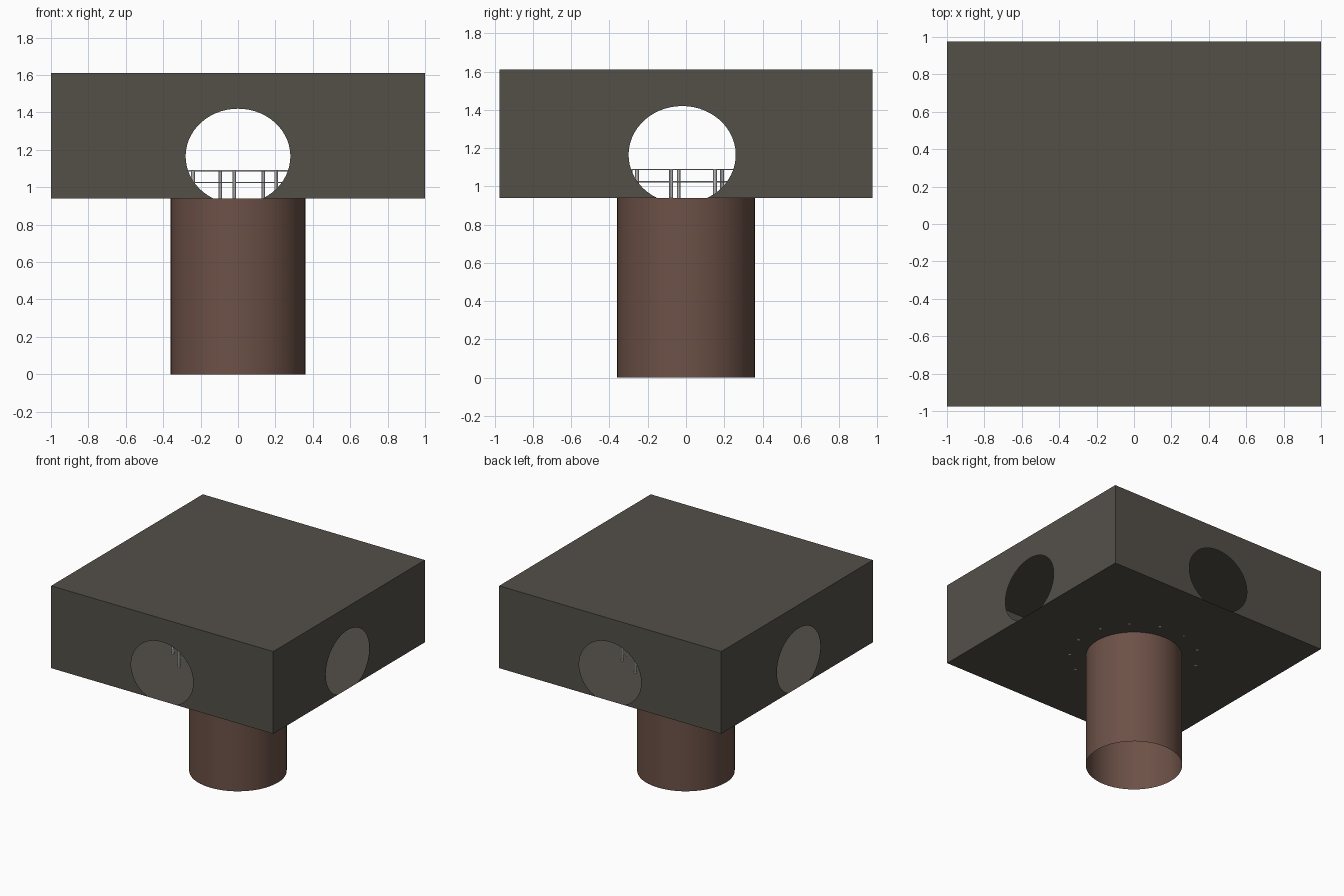
import bpy, bmesh, math
from mathutils import Vector

if "Cube" in bpy.data.objects:
    bpy.data.objects.remove(bpy.data.objects["Cube"])


def material(name, rgb):
    m = bpy.data.materials.new(name)
    m.diffuse_color = (*rgb, 1)
    m.use_nodes = True
    m.node_tree.nodes["Principled BSDF"].inputs["Base Color"].default_value = m.diffuse_color
    return m


GREY = material("dark grey", (0.088, 0.080, 0.066))
BROWN = material("bark brown", (0.150, 0.082, 0.063))
WHITE = material("white", (0.9, 0.9, 0.9))


def finish(name, bm, mat, smooth=False):
    me = bpy.data.meshes.new(name)
    bm.to_mesh(me)
    bm.free()
    me.materials.append(mat)
    ob = bpy.data.objects.new(name, me)
    bpy.context.collection.objects.link(ob)
    if smooth:
        bpy.context.view_layer.objects.active = ob
        ob.select_set(True)
        bpy.ops.object.shade_smooth_by_angle(angle=math.radians(40))
        ob.select_set(False)
    return ob


# Hollow canopy: thin shell with an oval opening in every wall
HX, HY, Z0, Z1 = 1.0, 0.975, 0.94, 1.61
RX, RZ, CZ = 0.28, 0.255, 1.165


def wall(bm, half, centre, place):
    a0 = math.asin((CZ - Z0) / RZ)
    n = 48
    pts = [(-half, Z0)]
    for i in range(n + 1):
        a = math.pi + a0 - (math.pi + 2 * a0) * i / n
        pts.append((centre + RX * math.cos(a), CZ + RZ * math.sin(a)))
    pts += [(half, Z0), (half, Z1), (-half, Z1)]
    return bm.faces.new([bm.verts.new(place(u, z)) for u, z in pts])


bm = bmesh.new()
wall(bm, HX, 0, lambda u, z: (u, -HY, z))
wall(bm, HX, 0, lambda u, z: (-u, HY, z))
wall(bm, HY, -0.02, lambda u, z: (HX, u, z))
wall(bm, HY, 0.02, lambda u, z: (-HX, -u, z))
for z, s in ((Z1, 1), (Z0, -1)):
    bm.faces.new([bm.verts.new((x, y * s, z)) for x, y in
                  ((-HX, -HY), (HX, -HY), (HX, HY), (-HX, HY))])
bmesh.ops.remove_doubles(bm, verts=bm.verts, dist=1e-5)
bmesh.ops.triangulate(bm, faces=bm.faces)
finish("canopy", bm, GREY)

# Trunk: open tube under the canopy
bm = bmesh.new()
bmesh.ops.create_cone(bm, cap_ends=False, segments=48, radius1=0.36,
                      radius2=0.36, depth=Z0)
bmesh.ops.translate(bm, verts=bm.verts, vec=Vector((0, 0, Z0 / 2)))
finish("trunk", bm, BROWN, True)

# Railing inside the canopy: thirteen posts on a ring, with two thin rails
R, N = 0.48, 13
bm = bmesh.new()
for k in range(N):
    a = -math.pi / 2 - 0.042 + math.tau * k / N
    p = Vector((R * math.cos(a), R * math.sin(a), (Z0 + 1.09) / 2))
    new = bmesh.ops.create_cone(bm, cap_ends=True, segments=8, radius1=0.01,
                                radius2=0.01, depth=1.09 - Z0)["verts"]
    bmesh.ops.translate(bm, verts=new, vec=p)
finish("railing_posts", bm, WHITE, True)

for name, z in (("top_rail", 1.088), ("middle_rail", 1.025)):
    bpy.ops.mesh.primitive_torus_add(major_radius=R, minor_radius=0.004,
                                     major_segments=52, minor_segments=6,
                                     location=(0, 0, z))
    ob = bpy.context.object
    ob.name = name
    ob.data.materials.append(WHITE)
